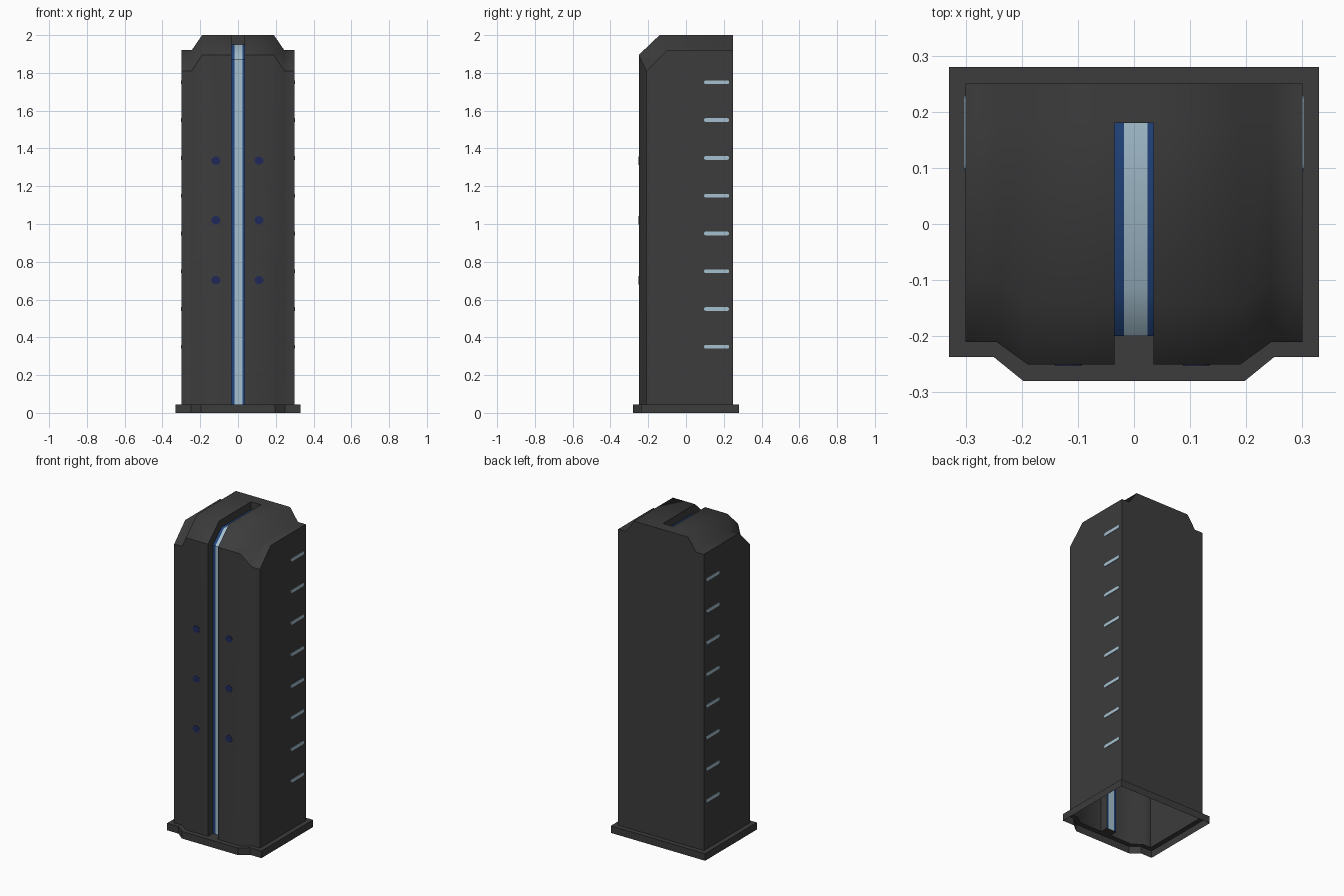
import bpy, bmesh, math

if "Cube" in bpy.data.objects:
    bpy.data.objects.remove(bpy.data.objects["Cube"])


def material(name, rgb):
    m = bpy.data.materials.new(name)
    m.diffuse_color = (*rgb, 1)
    m.use_nodes = True
    m.node_tree.nodes["Principled BSDF"].inputs["Base Color"].default_value = m.diffuse_color
    return m


GREY = material("charcoal", (0.045, 0.045, 0.045))
BLUE = material("deep blue", (0.016, 0.06, 0.21))
PALE = material("pale blue", (0.38, 0.53, 0.63))
NAVY = material("navy", (0.014, 0.022, 0.10))


def finish(name, bm, mats):
    me = bpy.data.meshes.new(name)
    bm.to_mesh(me)
    bm.free()
    for m in mats:
        me.materials.append(m)
    ob = bpy.data.objects.new(name, me)
    bpy.context.collection.objects.link(ob)
    return ob


BASE_Z = 0.045
S = 0.035                      # half width of the central slot
# side-view paths (y, z): up the front, over the chamfer, back along the top
OUTER = [(-0.25, BASE_Z), (-0.25, 1.895), (-0.14, 2.0), (0.18, 2.0), (0.25, 2.0)]
EDGE = [(-0.21, BASE_Z), (-0.21, 1.81), (-0.10, 1.92), (0.18, 1.92), (0.25, 1.92)]
SLOT = [(-0.20, BASE_Z), (-0.20, 1.87), (-0.115, 1.95), (0.18, 1.95)]

# ---- tower shell, open underneath ----
bm = bmesh.new()


def column(x, path):
    return [bm.verts.new((x, y, z)) for y, z in path]


def strip(a, b, rows, mat=0):
    for i in rows:
        bm.faces.new((a[i], b[i], b[i + 1], a[i + 1])).material_index = mat


left = [column(-x, p) for x, p in ((0.3, EDGE), (0.245, EDGE), (0.19, OUTER), (S, OUTER))]
right = [column(x, p) for x, p in ((S, OUTER), (0.19, OUTER), (0.245, EDGE), (0.3, EDGE))]
floor = [column(x, SLOT) for x in (-S, -0.018, 0.024, S)]
for side in (left, right):
    for a, b in zip(side, side[1:]):
        strip(a, b, range(4))
strip(left[3], right[0], [3])                         # bridge behind the slot
strip(left[3], floor[0], range(3))                    # slot walls
strip(floor[3], right[0], range(3))
for a, b, mat in zip(floor, floor[1:], (1, 2, 1)):    # coloured slot floor
    strip(a, b, range(3), mat)
bm.faces.new([left[3][3]] + [c[3] for c in floor] + [right[0][3]])   # slot end
bl, br = (bm.verts.new((x, 0.25, BASE_Z)) for x in (-0.3, 0.3))
bm.faces.new(left[0] + [bl])
bm.faces.new(right[3] + [br])
bm.faces.new([bl] + [c[4] for c in left + right] + [br])
bmesh.ops.recalc_face_normals(bm, faces=bm.faces)
bends = {c[1] for c in left + right + floor}
for f in bm.faces:
    f.smooth = True
for e in bm.edges:
    if e.calc_face_angle(0) > math.radians(60) or all(v in bends for v in e.verts):
        e.smooth = False
finish("tower_body", bm, [GREY, BLUE, PALE])

# ---- plinth: outer wall and top flange ----
bm = bmesh.new()


def mirrored(half):
    return half + [(-x, y) for x, y in reversed(half)]


outer = mirrored([(-0.33, 0.28), (-0.33, -0.237), (-0.25, -0.237), (-0.197, -0.28), (-S, -0.28)])
inner = mirrored([(-0.3, 0.25), (-0.3, -0.21), (-0.245, -0.21), (-0.19, -0.25), (-S, -0.25)])
low = [bm.verts.new((x, y, 0)) for x, y in outer]
top = [bm.verts.new((x, y, BASE_Z)) for x, y in outer]
rim = [bm.verts.new((x, y, BASE_Z)) for x, y in inner]
n = len(outer)
for i in range(n):
    j = (i + 1) % n
    bm.faces.new((low[i], low[j], top[j], top[i]))
    bm.faces.new((top[i], top[j], rim[j], rim[i]))
lip = [bm.verts.new((x, -0.20, BASE_Z)) for x in (S, -S)]
bm.faces.new((rim[4], rim[5], *lip))                  # floor under the slot
bmesh.ops.recalc_face_normals(bm, faces=bm.faces)
finish("plinth", bm, [GREY])


# ---- thin plates: front dots and side slits ----
def plate(name, points, offset, mat):
    bm = bmesh.new()
    f = bm.faces.new([bm.verts.new(p) for p in points])
    ext = bmesh.ops.extrude_face_region(bm, geom=[f])["geom"]
    bmesh.ops.translate(bm, vec=offset, verts=[v for v in ext if isinstance(v, bmesh.types.BMVert)])
    bmesh.ops.recalc_face_normals(bm, faces=bm.faces)
    finish(name, bm, [mat])


for z in (0.703, 1.02, 1.335):
    for x in (-0.117, 0.111):
        ring = [(x + 0.024 * math.cos(a), -0.249, z + 0.022 * math.sin(a))
                for a in (i * math.tau / 16 for i in range(16))]
        plate("front_dot", ring, (0, -0.003, 0), NAVY)

for k in range(8):
    z = 0.35 + 0.2 * k
    for s in (-1, 1):
        pts = []
        for i in range(12):                           # capsule outline
            a = math.pi * (i % 6) / 5 + (math.pi / 2 if i < 6 else -math.pi / 2)
            cy = 0.105 if i < 6 else 0.219
            pts.append((s * 0.299, cy + 0.01 * math.cos(a), z + 0.01 * math.sin(a)))
        plate("side_slit", pts, (s * 0.004, 0, 0), PALE)
